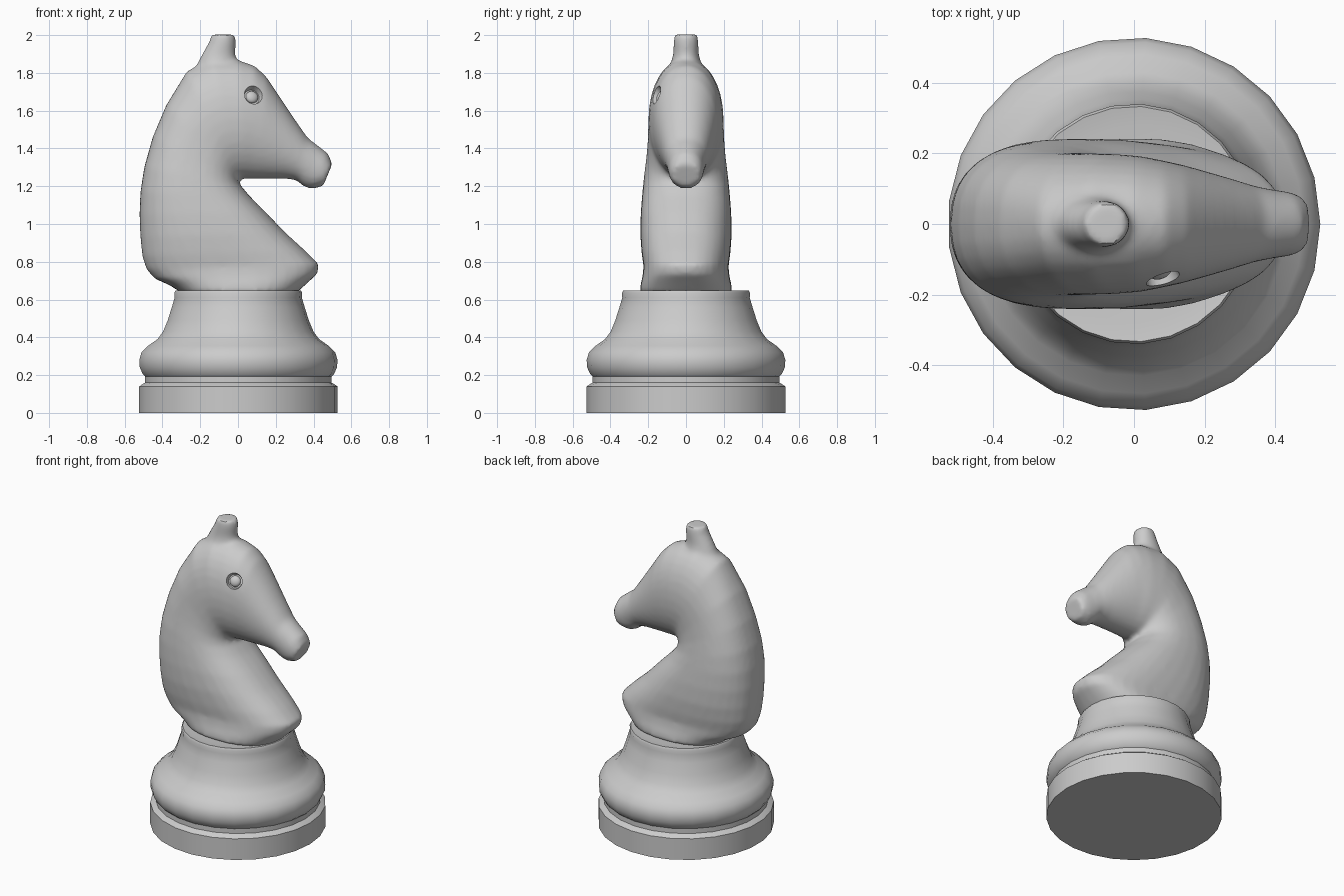
import bpy, bmesh, math
from mathutils import Vector

cube = bpy.data.objects.get("Cube")
if cube:
    bpy.data.objects.remove(cube)

grey = bpy.data.materials.new("plain grey")
grey.use_nodes = True
grey.diffuse_color = (0.6, 0.6, 0.6, 1)
grey.node_tree.nodes["Principled BSDF"].inputs["Base Color"].default_value = (0.6, 0.6, 0.6, 1)


def finish(name, bm):
    bmesh.ops.recalc_face_normals(bm, faces=bm.faces)
    mesh = bpy.data.meshes.new(name)
    bm.to_mesh(mesh)
    bm.free()
    mesh.materials.append(grey)
    obj = bpy.data.objects.new(name, mesh)
    bpy.context.collection.objects.link(obj)
    return obj


def skin(bm, rings):
    """Join closed rings of points into a capped tube."""
    loops = [[bm.verts.new(p) for p in ring] for ring in rings]
    for a, b in zip(loops, loops[1:]):
        for i in range(len(a)):
            j = (i + 1) % len(a)
            bm.faces.new((a[i], a[j], b[j], b[i]))
    bm.faces.new(loops[0])
    bm.faces.new(loops[-1])


def section(back_x, back_z, front_x, front_z, width, power, count=32):
    """Rounded cross-section spanning a rear and a front outline point."""
    back, front = Vector((back_x, 0, back_z)), Vector((front_x, 0, front_z))
    ring = []
    for i in range(count):
        c, s = math.cos(math.tau * i / count), math.sin(math.tau * i / count)
        u = math.copysign(abs(c) ** (2 / power), c)
        v = math.copysign(abs(s) ** (2 / power), s)
        ring.append((back + front) / 2 + (front - back) / 2 * u + Vector((0, width * v, 0)))
    return ring


def smooth(obj, angle):
    bpy.ops.object.select_all(action='DESELECT')
    obj.select_set(True)
    bpy.context.view_layer.objects.active = obj
    bpy.ops.object.shade_smooth_by_angle(angle=math.radians(angle))


# Turned base: plinth, groove, bulge and collar
SIDES = 25
profile = [(.527, 0), (.527, .14), (.505, .155), (.495, .16), (.495, .192), (.508, .205),
           (.524, .24), (.527, .28), (.515, .32), (.48, .355), (.43, .39), (.4, .43),
           (.375, .49), (.353, .56), (.338, .61), (.34, .635), (.333, .648), (.28, .64)]
bm = bmesh.new()
skin(bm, [[(r * math.cos(math.tau * i / SIDES), r * math.sin(math.tau * i / SIDES), z)
           for i in range(SIDES)] for r, z in profile])
smooth(finish("turned_base", bm), 40)

# Chest and neck, swinging round the throat into the head and muzzle
neck = [(-.30, .635, .31, .635, .245), (-.36, .675, .37, .69, .24), (-.44, .71, .42, .735, .23),
        (-.485, .76, .43, .785, .225), (-.507, .83, .355, .86, .235), (-.517, .93, .25, .955, .242),
        (-.522, 1.05, .15, 1.06, .24), (-.517, 1.17, .06, 1.15, .232), (-.497, 1.3, .01, 1.21, .222),
        (-.452, 1.46, 0, 1.235, .21), (-.38, 1.63, 0, 1.24, .202)]
head = [(-.27, 1.81, .01, 1.24, .2), (-.14, 1.875, .02, 1.24, .198), (0, 1.868, .04, 1.24, .192),
        (.09, 1.837, .07, 1.24, .18), (.15, 1.78, .12, 1.24, .168), (.22, 1.675, .18, 1.24, .15),
        (.30, 1.555, .25, 1.24, .128), (.37, 1.455, .31, 1.232, .108), (.43, 1.41, .345, 1.2, .098),
        (.475, 1.375, .39, 1.185, .092), (.5, 1.32, .45, 1.2, .078)]
ear = [(-.24, 1.8, .01, 1.8, .09), (-.19, 1.9, -.015, 1.9, .068),
       (-.155, 1.96, -.012, 1.96, .066), (-.14, 2.003, -.015, 2.003, .062)]
bm = bmesh.new()
skin(bm, [section(*s, 2.4) for s in neck] + [section(*s, 2.1) for s in head])
skin(bm, [section(*s, 2) for s in ear])
horse = finish("horse_head", bm)
fuse = horse.modifiers.new("fuse", 'REMESH')
fuse.mode = 'VOXEL'
fuse.voxel_size = .014
soften = horse.modifiers.new("soften", 'SMOOTH')
soften.factor = .5
soften.iterations = 8

# Eyes: round sockets, each with a low dome inside
for side, name in ((1, "left"), (-1, "right")):
    normal = Vector((.3, .85 * side, .38)).normalized()
    turn = normal.to_track_quat('Z', 'Y').to_matrix().to_4x4()
    centre = Vector((.08, .152 * side, 1.68))

    bm = bmesh.new()
    bmesh.ops.create_cone(bm, cap_ends=True, segments=24, radius1=.042, radius2=.062, depth=.08)
    bm.transform(turn)
    cutter = finish(name + "_socket_cutter", bm)
    cutter.location = centre + normal * .015
    cutter.hide_render = True
    cutter.hide_set(True)
    cut = horse.modifiers.new(name + " socket", 'BOOLEAN')
    cut.operation = 'DIFFERENCE'
    cut.solver = 'EXACT'
    cut.object = cutter

    bm = bmesh.new()
    bmesh.ops.create_uvsphere(bm, u_segments=20, v_segments=10, radius=.034)
    for v in bm.verts:
        v.co.z *= .6
    bm.transform(turn)
    eye = finish(name + "_eye", bm)
    eye.location = centre - normal * .022
    smooth(eye, 60)

# Bake the fused, cut shape so its edges can be shaded
bpy.context.view_layer.update()
baked = bpy.data.meshes.new_from_object(horse.evaluated_get(bpy.context.evaluated_depsgraph_get()))
horse.modifiers.clear()
horse.data = baked
baked.materials.clear()
baked.materials.append(grey)
for face in baked.polygons:
    face.material_index = 0
for obj in [o for o in bpy.data.objects if o.name.endswith("_cutter")]:
    bpy.data.objects.remove(obj)
smooth(horse, 40)
